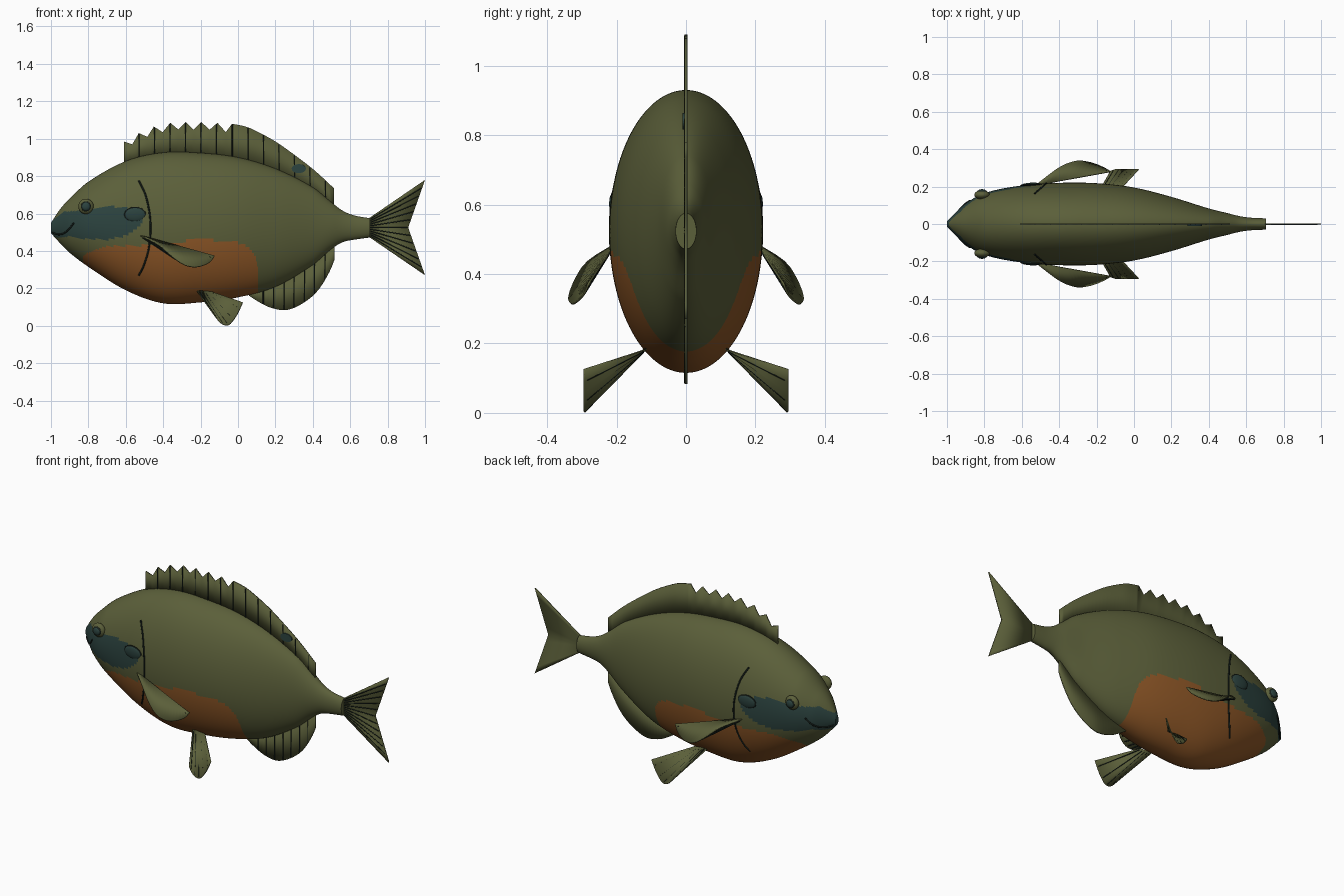
import bpy, bmesh, math
from mathutils import Vector

if "Cube" in bpy.data.objects:
    bpy.data.objects.remove(bpy.data.objects["Cube"])


def material(name, rgb):
    m = bpy.data.materials.new(name)
    m.diffuse_color = (*rgb, 1)
    m.use_nodes = True
    m.node_tree.nodes["Principled BSDF"].inputs["Base Color"].default_value = m.diffuse_color
    return m


OLIVE = material("olive", (0.105, 0.115, 0.042))
ORANGE = material("orange", (0.27, 0.095, 0.02))
TEAL = material("dark teal", (0.025, 0.056, 0.05))
BLACK = material("near black", (0.008, 0.014, 0.011))

# Body stations: x, top z, bottom z, half width
STATIONS = [(-1, .55, .495, .015), (-.95, .625, .44, .065), (-.9, .68, .39, .11), (-.8, .77, .315, .165),
            (-.6, .88, .19, .206), (-.4, .926, .12, .22), (-.2, .924, .125, .218), (0, .90, .152, .195),
            (.2, .84, .208, .145), (.4, .74, .325, .083), (.5, .66, .41, .058), (.56, .615, .447, .043),
            (.62, .59, .46, .034), (.705, .575, .472, .03)]


def section(x):
    """Smoothly interpolated (top, bottom, half width) at x."""
    s = STATIONS
    i = max(j for j in range(len(s) - 1) if s[j][0] <= x or j == 0)
    a, b = s[i], s[i + 1]
    p, q = s[max(i - 1, 0)], s[min(i + 2, len(s) - 1)]
    h = b[0] - a[0]
    t = (x - a[0]) / h
    out = []
    for k in (1, 2, 3):
        m0 = (b[k] - p[k]) / (b[0] - p[0]) * h
        m1 = (q[k] - a[k]) / (q[0] - a[0]) * h
        out.append((2*t**3 - 3*t*t + 1)*a[k] + (t**3 - 2*t*t + t)*m0 + (3*t*t - 2*t**3)*b[k] + (t**3 - t*t)*m1)
    return out


def side_y(x, z):
    """Half width of the body surface at (x, z)."""
    top, bot, w = section(x)
    d = (z - (top + bot) / 2) / ((top - bot) / 2)
    return w * math.sqrt(max(0, 1 - d * d))


def inside(x, z, poly):
    hit = False
    for (x1, z1), (x2, z2) in zip(poly, poly[1:] + poly[:1]):
        if (z1 > z) != (z2 > z) and x < x1 + (z - z1) / (z2 - z1) * (x2 - x1):
            hit = not hit
    return hit


def finish(name, bm, mats, angle=40):
    bmesh.ops.recalc_face_normals(bm, faces=bm.faces)
    me = bpy.data.meshes.new(name)
    bm.to_mesh(me)
    bm.free()
    for m in mats:
        me.materials.append(m)
    ob = bpy.data.objects.new(name, me)
    bpy.context.collection.objects.link(ob)
    bpy.ops.object.select_all(action='DESELECT')
    ob.select_set(True)
    bpy.context.view_layer.objects.active = ob
    bpy.ops.object.shade_smooth_by_angle(angle=math.radians(angle))
    return ob


def lines(name, paths, r):
    """Thin dark tubes along several paths."""
    cu = bpy.data.curves.new(name, 'CURVE')
    cu.dimensions = '3D'
    cu.bevel_depth, cu.bevel_resolution = r, 1
    cu.use_fill_caps = True
    for pts in paths:
        sp = cu.splines.new('POLY')
        sp.points.add(len(pts) - 1)
        for p, co in zip(sp.points, pts):
            p.co = (*co, 1)
    cu.materials.append(BLACK)
    bpy.context.collection.objects.link(bpy.data.objects.new(name, cu))


def smooth_path(pts, n=8):
    """Catmull-Rom through tuples."""
    v = [Vector(p) for p in pts]
    v = [2*v[0] - v[1]] + v + [2*v[-1] - v[-2]]
    out = []
    for a, b, c, d in zip(v, v[1:], v[2:], v[3:]):
        for k in range(n):
            t = k / n
            out.append(.5 * (2*b + (c - a)*t + (2*a - 5*b + 4*c - d)*t*t + (3*b - a - 3*c + d)*t**3))
    return out + [v[-2]]


def strip(name, edge_a, edge_b, thick):
    """Fin plate lofted between two edges of equal length."""
    bm = bmesh.new()
    a = [bm.verts.new(p) for p in edge_a]
    b = [bm.verts.new(p) for p in edge_b]
    for i in range(len(a) - 1):
        bm.faces.new((a[i], a[i + 1], b[i + 1], b[i]))
    bmesh.ops.remove_doubles(bm, verts=bm.verts, dist=1e-5)
    ob = finish(name, bm, [OLIVE])
    so = ob.modifiers.new("thickness", 'SOLIDIFY')
    so.thickness, so.offset = thick, 0
    return ob


# Body with belly and cheek patches
BELLY = [(-.83, 0), (-.83, .375), (-.78, .40), (-.7, .425), (-.5, .43), (-.32, .452), (-.15, .46), (0, .445),
         (.06, .42), (.095, .37), (.11, .30), (.11, 0)]
CHEEK = [(-1.1, .56), (-.99, .565), (-.93, .61), (-.85, .615), (-.75, .625), (-.68, .64), (-.6, .63), (-.52, .60),
         (-.51, .56), (-.54, .52), (-.6, .48), (-.7, .46), (-.82, .465), (-.9, .48), (-.95, .47), (-1.1, .49)]
bm = bmesh.new()
N, M = 300, 128
rings = []
for i in range(N + 1):
    x = -1 + 1.705 * i / N
    top, bot, w = section(x)
    rings.append([bm.verts.new((x, w * math.cos(2*math.pi*j/M),
                                (top + bot)/2 + (top - bot)/2 * math.sin(2*math.pi*j/M))) for j in range(M)])
for r0, r1 in zip(rings, rings[1:]):
    for j in range(M):
        f = bm.faces.new((r0[j], r1[j], r1[(j + 1) % M], r0[(j + 1) % M]))
        c = f.calc_center_median()
        f.material_index = 1 if inside(c.x, c.z, BELLY) else 2 if inside(c.x, c.z, CHEEK) else 0
bm.faces.new(rings[0]).material_index = 2
bm.faces.new(rings[-1])
finish("body", bm, [OLIVE, ORANGE, TEAL])

# Dorsal fin: spiny front, smooth rear
spiny = [(-.61, .985), (-.565, .97), (-.53, 1.03), (-.485, 1.01), (-.45, 1.065), (-.403, 1.035), (-.362, 1.085),
         (-.32, 1.05), (-.28, 1.09), (-.237, 1.048), (-.197, 1.09), (-.152, 1.048), (-.11, 1.085), (-.065, 1.035)]
soft = smooth_path([(-.032, 1.08), (.04, 1.065), (.1, 1.04), (.2, .985), (.3, .915), (.41, .83), (.513, .735)], 4)
dorsal = [(x, 0, z) for x, z in spiny] + [(p[0], 0, p[1]) for p in soft]
strip("dorsal_fin", dorsal, [(x, 0, section(x)[0] - .02) for x, _, _ in dorsal], .008)


def edge_z(edge, x):
    for a, b in zip(edge, edge[1:]):
        if a[0] <= x <= b[0]:
            return a[2] + (b[2] - a[2]) * (x - a[0]) / (b[0] - a[0])


RAY_Y = -.003
lines("dorsal_rays", [[(x, RAY_Y, section(x)[0] - .01), (x, RAY_Y, edge_z(dorsal, x) - .003)]
                      for x in [-.53 + .0832 * i for i in range(13)]], .0035)

# Dorsal spot plate
bpy.ops.mesh.primitive_cylinder_add(vertices=32, radius=1, depth=1, location=(.325, -.006, .84),
                                    rotation=(math.pi / 2, 0, 0))
spot = bpy.context.object
spot.name, spot.scale = "dorsal_spot", (.038, .024, .008)
spot.data.materials.append(TEAL)

# Anal fin
low = smooth_path([(.06, .16), (.11, .128), (.17, .098), (.245, .083), (.31, .1), (.385, .147), (.44, .205),
                   (.49, .29), (.515, .35)], 4)
anal = [(p[0], 0, p[1]) for p in low]
strip("anal_fin", anal, [(x, 0, section(x)[1] + .02) for x, _, _ in anal], .008)
lines("anal_rays", [[(x, RAY_Y, section(x)[1] + .01), (x, RAY_Y, edge_z(anal, x) + .003)]
                    for x in [.135 + .055 * i for i in range(7)]], .0035)

# Tail fin, forked
def tail_pt(t, f):
    """t runs up the fin 0..1, f from root to trailing edge 0..1."""
    s = abs(2 * t - 1)
    root = Vector((.70, 0, .475 + .1 * t))
    return root.lerp(Vector((.91 + .09 * s, 0, .525 + (.255 if t > .5 else -.255) * s)), f)


ts = [i / 12 for i in range(13)]
strip("tail_fin", [tail_pt(t, 0) for t in ts], [tail_pt(t, 1) for t in ts], .008)
lines("tail_rays", [[tail_pt(t, f) + Vector((0, RAY_Y, 0)) for f in (.03, .98)] for t in ts[1:-1]], .003)

# Paired parts
for s, side in ((-1, "right"), (1, "left")):
    def flip(pts):
        return [Vector((p[0], p[1] * s, p[2])) for p in pts]

    def on_body(pts):
        return [(p[0], s * side_y(p[0], p[1]), p[1]) for p in smooth_path(pts)]

    # Gill line and mouth
    lines("gill_line_" + side, [on_body([(-.53, .775), (-.495, .70), (-.473, .60), (-.468, .5), (-.48, .40),
                                         (-.505, .32), (-.53, .27)])], .005)
    lines("mouth_" + side, [on_body([(-.99, .497), (-.96, .488), (-.93, .495), (-.90, .52), (-.877, .55)])], .005)

    # Pectoral fin
    outer = flip(smooth_path([(-.53, .205, .485), (-.43, .283, .435), (-.37, .318, .385), (-.305, .337, .335),
                              (-.25, .332, .315), (-.2, .318, .318), (-.15, .295, .34), (-.125, .28, .374)], 3))
    n = len(outer) - 1
    root, tip = outer[0], outer[-1]
    inner = [root.lerp(tip, i / n) for i in range(n + 1)]
    strip("pectoral_fin_" + side, outer, inner, .006)
    lines("pectoral_rays_" + side, [[root.lerp(p, .1), root.lerp(p, .97)] for p in outer[8:-1:2]], .0035)

    # Pelvic fin
    edge = flip(smooth_path([(.025, .293, .125), (-.005, .293, .06), (-.04, .293, .012), (-.065, .293, .003),
                             (-.095, .293, .018), (-.125, .285, .055)], 2))
    n = len(edge) - 1
    r0, r1 = flip([(-.14, .115, .182), (-.22, .115, .187)])
    roots = [r0.lerp(r1, i / n) for i in range(n + 1)]
    strip("pelvic_fin_" + side, edge, roots, .006)
    lines("pelvic_rays_" + side, [[a.lerp(b, .05), a.lerp(b, .97)] for a, b in
                                  list(zip(roots, edge))[1:-1:2]], .0035)

    # Eye rings and ear flap: name, x, z, radii, outward shift, colour
    for name, x, z, size, out, mat in (("eye", -.813, .638, (.041, .024, .041), .012, OLIVE),
                                       ("eye_rim", -.813, .638, (.027, .010, .027), .029, BLACK),
                                       ("pupil", -.813, .638, (.022, .010, .022), .032, TEAL),
                                       ("ear_flap_rim", -.55, .594, (.059, .008, .042), .000, BLACK),
                                       ("ear_flap", -.55, .594, (.055, .012, .038), .000, TEAL)):
        bpy.ops.mesh.primitive_uv_sphere_add(segments=32, ring_count=16, radius=1,
                                             location=(x, s * (side_y(x, z) + out), z))
        ob = bpy.context.object
        ob.name, ob.scale = name + "_" + side, size
        if "flap" in name:
            ob.rotation_euler = (-s * .08, 0, s * .05)
        ob.data.materials.append(mat)
        bpy.ops.object.shade_smooth()
